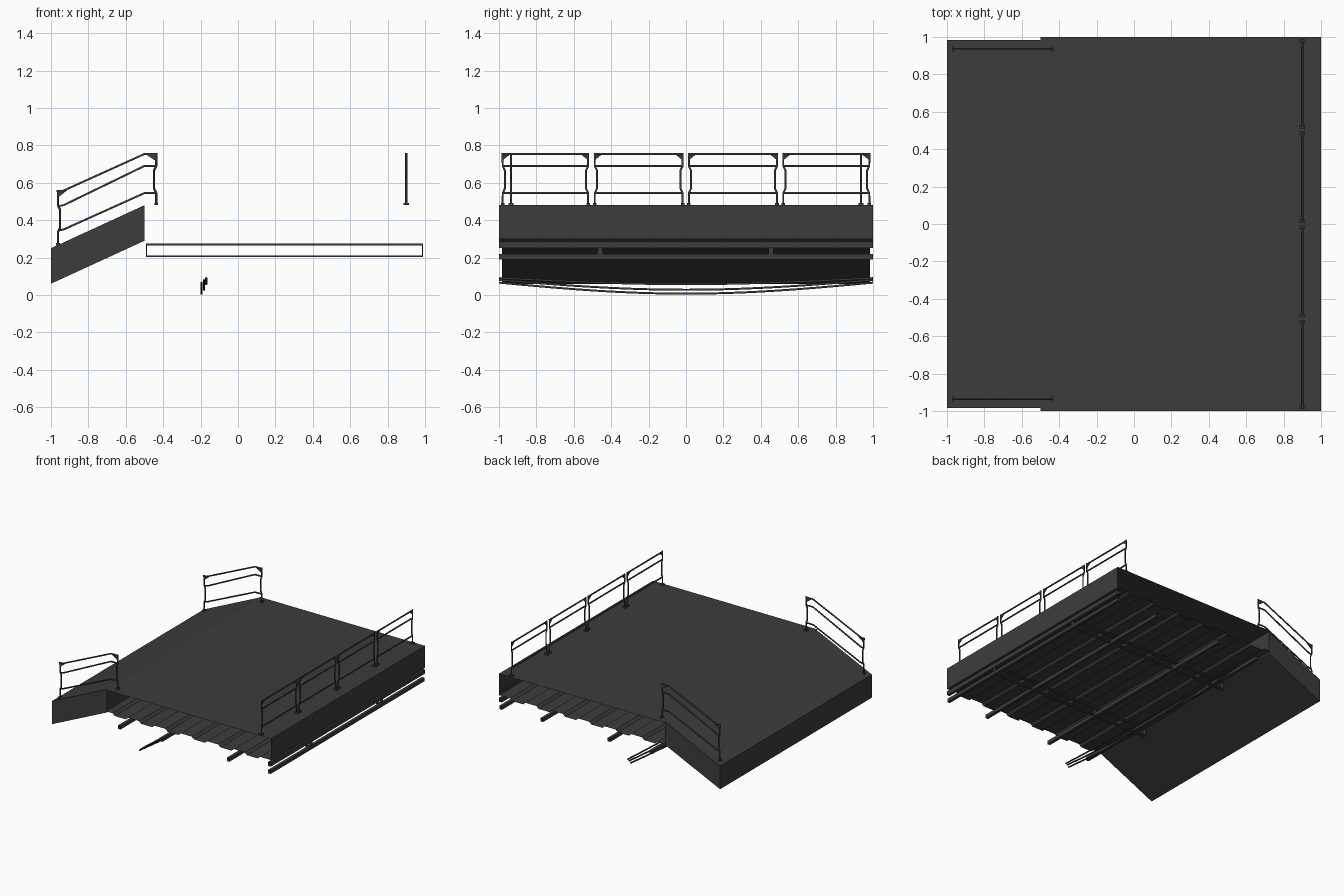
import bpy
import bmesh
from math import cos, pi

cube = bpy.data.objects.get("Cube")
if cube:
    bpy.data.objects.remove(cube)

steel = bpy.data.materials.new("dark steel")
steel.use_nodes = True
color = (0.046, 0.046, 0.046, 1)
steel.diffuse_color = color
steel.node_tree.nodes["Principled BSDF"].inputs["Base Color"].default_value = color


def extrude_y(name, profile, half, closed=False, caps=False):
    """Sweep an xz profile along y, as an open sheet, open tube or solid."""
    bm = bmesh.new()
    a = [bm.verts.new((x, -half, z)) for x, z in profile]
    b = [bm.verts.new((x, half, z)) for x, z in profile]
    n = len(profile)
    for i in range(n if closed else n - 1):
        j = (i + 1) % n
        bm.faces.new((a[i], a[j], b[j], b[i]))
    if caps:
        bm.faces.new(a)
        bm.faces.new(b)
    bmesh.ops.recalc_face_normals(bm, faces=bm.faces)
    return finish(name, bm)


def finish(name, bm):
    mesh = bpy.data.meshes.new(name)
    bm.to_mesh(mesh)
    bm.free()
    mesh.materials.append(steel)
    obj = bpy.data.objects.new(name, mesh)
    bpy.context.collection.objects.link(obj)
    return obj


def box(name, lo, hi):
    bm = bmesh.new()
    bmesh.ops.create_cube(bm, size=1)
    for v in bm.verts:
        v.co = [l + (c + 0.5) * (h - l) for c, l, h in zip(v.co, lo, hi)]
    return finish(name, bm)


def rods(name, paths, radius=0.006):
    """Round rods along several point paths, in one object."""
    curve = bpy.data.curves.new(name, 'CURVE')
    curve.dimensions = '3D'
    curve.bevel_depth = radius
    curve.bevel_resolution = 1
    curve.use_fill_caps = True
    for path in paths:
        spline = curve.splines.new('POLY')
        spline.points.add(len(path) - 1)
        for point, co in zip(spline.points, path):
            point.co = (*co, 1)
    curve.materials.append(steel)
    obj = bpy.data.objects.new(name, curve)
    bpy.context.collection.objects.link(obj)
    return obj


def gusset(name, corners, offset):
    """Thin triangular corner plate."""
    bm = bmesh.new()
    sides = [[bm.verts.new([c + s * o for c, o in zip(p, offset)]) for p in corners]
             for s in (-1, 1)]
    bm.faces.new(sides[0])
    bm.faces.new(sides[1])
    for i in range(3):
        j = (i + 1) % 3
        bm.faces.new((sides[0][i], sides[0][j], sides[1][j], sides[1][i]))
    bmesh.ops.recalc_face_normals(bm, faces=bm.faces)
    return finish(name, bm)


# Deck: top sheet, end wall and ribbed bottom sheet, open at both sides
TOP, BOTTOM = 0.48, 0.305
extrude_y("deck_top_and_end", [(-0.5, TOP), (1, TOP), (1, BOTTOM)], 1)
ribs = [(-0.5, BOTTOM)]
for i in range(6):
    x = -0.44 + i * 0.24
    ribs += [(x, BOTTOM), (x + 0.02, 0.287), (x + 0.12, 0.287), (x + 0.14, BOTTOM)]
extrude_y("deck_ribbed_bottom", ribs + [(1, BOTTOM)], 1)
extrude_y("end_lip", [(0.997, 0.33), (1, 0.33), (1, 0.3), (0.997, 0.3)], 1, True)

# Sloped ramp
extrude_y("ramp", [(-1, 0.25), (-0.5, TOP), (-0.5, 0.29), (-1, 0.06)], 0.985, True, True)

# Open box beams across the width
for x in (0.985, 0.61, 0.0, -0.38):
    extrude_y("cross_beam", [(x - 0.012, 0.19), (x + 0.012, 0.19),
                             (x + 0.012, 0.218), (x - 0.012, 0.218)], 1, True)
extrude_y("upper_end_beam", [(0.975, 0.25), (0.998, 0.25),
                             (0.998, 0.285), (0.975, 0.285)], 1, True)

# Two lengthwise rectangular frames under the deck
for y in (-0.46, 0.455):
    for z in (0.207, 0.27):
        box("frame_rail", (-0.492, y - 0.013, z - 0.005), (0.988, y + 0.013, z + 0.005))
    for x in (-0.49, 0.986):
        box("frame_post", (x - 0.003, y - 0.013, 0.205), (x + 0.003, y + 0.013, 0.27))

# Sagging cables below
cables = []
for x, end, middle in ((-0.195, 0.066, 0.007), (-0.182, 0.08, 0.028), (-0.17, 0.09, 0.058)):
    ys = [i / 10 for i in range(-10, 11)]
    cables.append([(x, y, end + (middle - end) * cos(y * pi / 2)) for y in ys])
rods("sagging_cables", cables, 0.006)

# Post shape: inward shift and height above the foot
POST = [(0, 0), (0, 0.065), (0.012, 0.09), (0.012, 0.185), (0, 0.21), (0, 0.28)]

# Straight end railing in four panels
for a, b in ((-0.98, -0.523), (-0.488, -0.018), (0.015, 0.487), (0.52, 0.98)):
    paths = [[(0.9, y + s * dy, TOP + dz) for dy, dz in POST] for y, s in ((a, 1), (b, -1))]
    paths += [[(0.9, a, z), (0.9, b, z)] for z in (0.753, 0.69, 0.545)]
    rods("end_railing", paths)
    for y, s in ((a, 1), (b, -1)):
        gusset("end_railing_gusset", [(0.9, y, 0.757), (0.9, y + s * 0.045, 0.757),
                                      (0.9, y, 0.72)], (0.004, 0, 0))
        box("end_railing_foot", (0.886, y - 0.01, TOP), (0.914, y + 0.01, TOP + 0.012))

# Sloped railings beside the ramp
for y in (-0.935, 0.935):
    low, high = -0.963, -0.437
    paths = [[(low + dx, y, 0.27 + dz) for dx, dz in POST],
             [(high - dx, y, TOP + dz) for dx, dz in POST]]
    for z0, z1 in ((0.553, 0.754), (0.475, 0.69), (0.345, 0.545)):
        paths.append([(low, y, z0), (low + 0.03, y, z0 + 0.005), (-0.5, y, z1), (high, y, z1)])
    rods("ramp_railing", paths)
    gusset("ramp_railing_gusset", [(low - 0.008, y, 0.56), (low + 0.05, y, 0.56),
                                   (low, y, 0.52)], (0, 0.004, 0))
    gusset("ramp_railing_gusset", [(high, y, 0.758), (high - 0.065, y, 0.758),
                                   (high, y, 0.715)], (0, 0.004, 0))
    for x, z in ((low, 0.265), (high, TOP)):
        box("ramp_railing_foot", (x - 0.01, y - 0.014, z), (x + 0.01, y + 0.014, z + 0.012))
